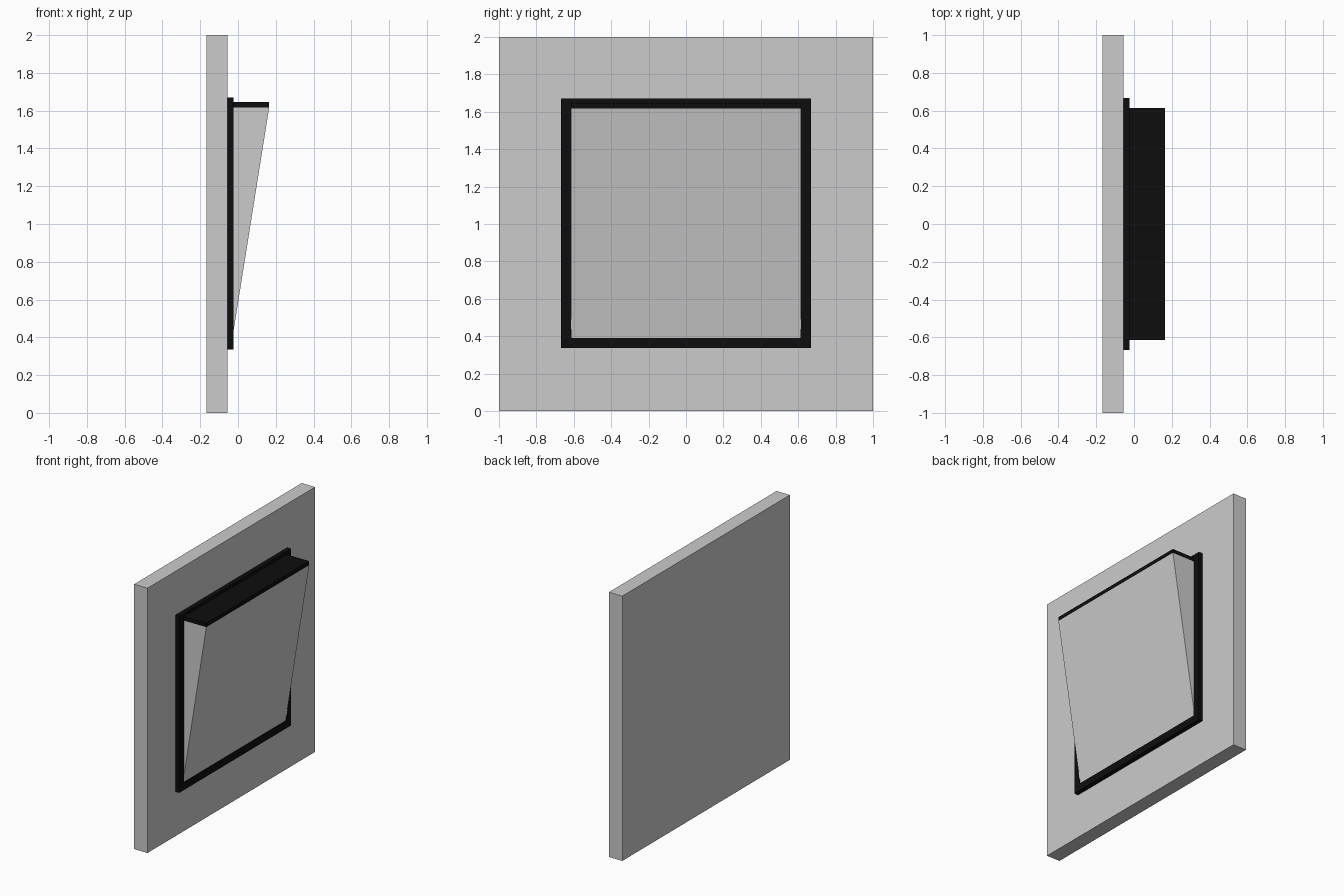
import bpy

if "Cube" in bpy.data.objects:
    bpy.data.objects.remove(bpy.data.objects["Cube"])

black = bpy.data.materials.new("black_trim")
black.diffuse_color = (0.004, 0.004, 0.004, 1)
black.use_nodes = True
black.node_tree.nodes["Principled BSDF"].inputs["Base Color"].default_value = black.diffuse_color

BACK, WALL, FRAME, TIP = -0.168, -0.056, -0.023, 0.165


def solid(name, verts, faces, mat=None):
    mesh = bpy.data.meshes.new(name)
    mesh.from_pydata(verts, [], faces)
    obj = bpy.data.objects.new(name, mesh)
    bpy.context.collection.objects.link(obj)
    if mat:
        mesh.materials.append(mat)
    return obj


def extrude_y(name, profile, half, mat=None):
    """Prism from an (x, z) profile, spanning -half..half in y."""
    n = len(profile)
    verts = [(x, y, z) for y in (-half, half) for x, z in profile]
    faces = [tuple(range(n)), tuple(range(2 * n - 1, n - 1, -1))]
    faces += [(i, i + n, (i + 1) % n + n, (i + 1) % n) for i in range(n)]
    return solid(name, verts, faces, mat)


# Wall panel
extrude_y("wall_panel", [(BACK, 0), (WALL, 0), (WALL, 2), (BACK, 2)], 1)

# Square black frame, mitred ring
loops = [(WALL, 0.667), (FRAME, 0.667), (FRAME, 0.612), (WALL, 0.612)]
verts = [(x, r * sy, 1.003 + r * sz) for x, r in loops
         for sy, sz in ((-1, -1), (1, -1), (1, 1), (-1, 1))]
faces = []
for k in range(4):
    a, b = 4 * k, 4 * ((k + 1) % 4)
    faces += [(a + i, a + (i + 1) % 4, b + (i + 1) % 4, b + i) for i in range(4)]
solid("frame", verts, faces, black)

# Sloping cover, wider towards the top, and its black top cap
extrude_y("sloping_cover", [(WALL, 0.388), (-0.031, 0.388), (TIP, 1.617), (WALL, 1.617)], 0.614)
extrude_y("top_cap", [(WALL, 1.617), (TIP, 1.617), (TIP, 1.647), (WALL, 1.647)], 0.614, black)
